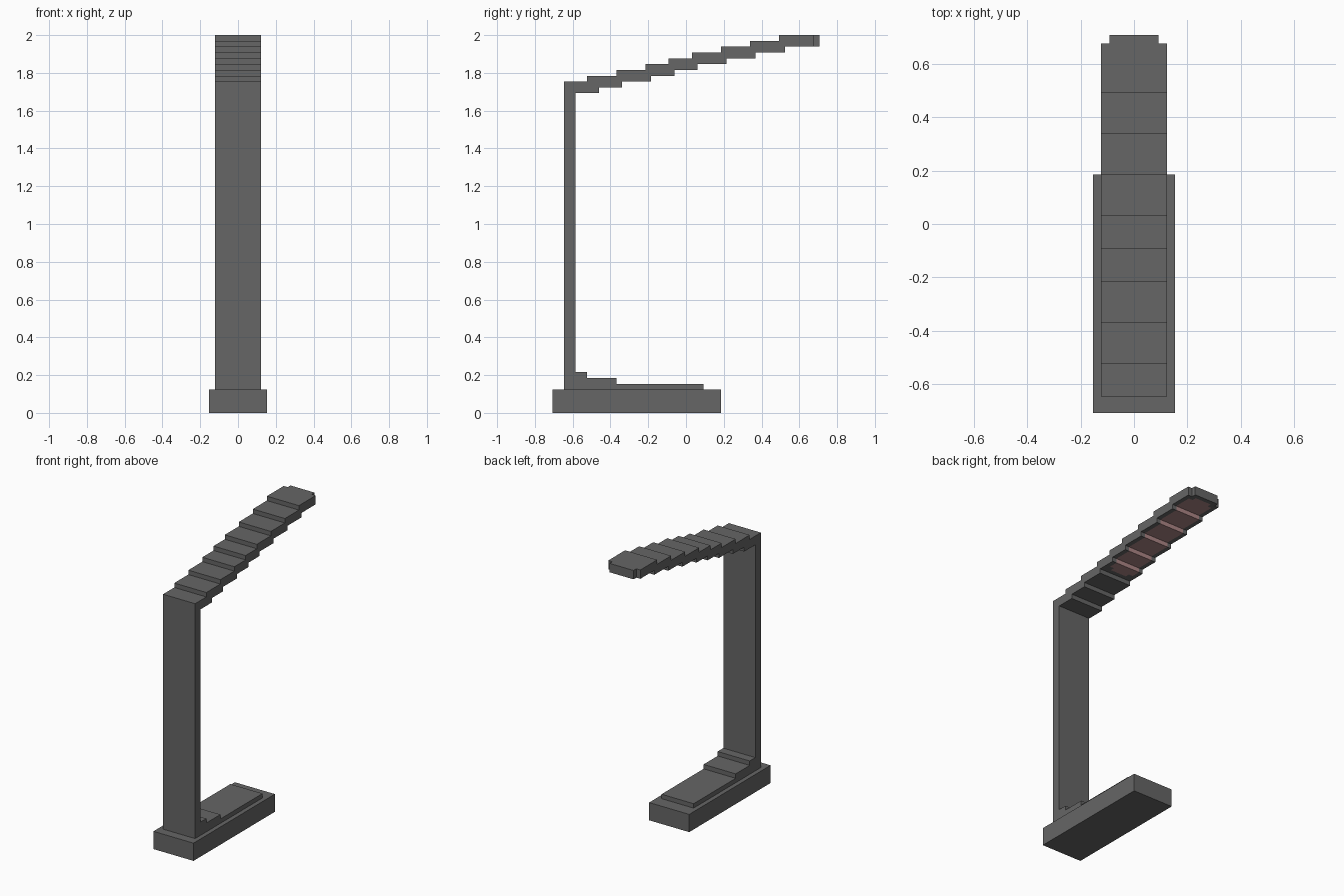
import bpy
import bmesh
from mathutils import Vector

cube = bpy.data.objects.get("Cube")
if cube:
    bpy.data.objects.remove(cube, do_unlink=True)

U = 2 / 65  # one block unit


def material(name, rgb):
    m = bpy.data.materials.new(name)
    m.use_nodes = True
    m.diffuse_color = (*rgb, 1)
    bsdf = next(n for n in m.node_tree.nodes if n.type == 'BSDF_PRINCIPLED')
    bsdf.inputs["Base Color"].default_value = (*rgb, 1)
    return m


GREY = material("dark grey", (0.133, 0.133, 0.133))
PINK = material("pale pink", (0.41, 0.235, 0.235))


def prism(name, profile, half_width, cuts=(), lit=None):
    """Extrude a (y, z) profile across x, cut it, then colour faces by a rule."""
    bm = bmesh.new()
    face = bm.faces.new([bm.verts.new((-half_width, y, z)) for y, z in profile])
    side = bmesh.ops.extrude_face_region(bm, geom=[face])["geom"]
    bmesh.ops.translate(bm, vec=(2 * half_width, 0, 0),
                        verts=[v for v in side if isinstance(v, bmesh.types.BMVert)])
    for axis, pos in cuts:
        co, no = Vector(), Vector()
        co[axis], no[axis] = pos, 1
        bmesh.ops.bisect_plane(bm, geom=bm.verts[:] + bm.edges[:] + bm.faces[:],
                               plane_co=co, plane_no=no)
    bmesh.ops.recalc_face_normals(bm, faces=bm.faces[:])
    if lit:
        for f in bm.faces:
            f.material_index = int(lit(f.calc_center_median(), f.normal))
    bmesh.ops.scale(bm, vec=(U, U, U), verts=bm.verts[:])
    mesh = bpy.data.meshes.new(name)
    bm.to_mesh(mesh)
    bm.free()
    mesh.materials.append(GREY)
    if lit:
        mesh.materials.append(PINK)
    obj = bpy.data.objects.new(name, mesh)
    bpy.context.collection.objects.link(obj)
    return obj


def rect(y0, y1, z0, z1):
    return [(y0, z0), (y1, z0), (y1, z1), (y0, z1)]


# Base, upright post and the stepped foot in front of the post
prism("base", rect(-23, 6, 0, 4), 5)
prism("post", rect(-21, -19, 4, 55), 4)
prism("stepped_foot", [(-19, 4), (3, 4), (3, 5), (-12, 5), (-12, 6),
                       (-17, 6), (-17, 7), (-19, 7)], 4)

# Arm: overlapping plates, each one unit higher than the last
starts = [-21, -17, -12, -7, -3, 1, 6, 11, 16]
ends = [-15, -11, -6, -2, 2, 7, 12, 17, 22]
FIRST_LIT = 3


def light_rule(bottom, y_in, y_out, last):
    """Light strip on the underside and riser, with notched corners at both ends."""
    def rule(c, n):
        if n.z < -0.5:
            half = 2 if c.y < -4 or c.y > 21 else 3
            return abs(c.x) < half and max(y_in, -5) < c.y < y_out
        return (not last and n.y > 0.5 and abs(c.x) < 3 and c.z < bottom + 1)
    return rule


for i, (y0, y1) in enumerate(zip(starts, ends)):
    z = 55 + i
    outline = rect(y0, y1, z, z + 2)
    name = f"arm_plate_{i + 1}"
    if i < FIRST_LIT:
        prism(name, outline, 4)
    else:
        cuts = [(0, x) for x in (-3, -2, 2, 3)] + [(1, ends[i - 1]), (2, z + 1)]
        cuts += [(1, y) for y in (-5, -4, 21) if y0 < y < y1]
        prism(name, outline, 4, cuts, light_rule(z, ends[i - 1], y1, i == 8))

# Narrower nose at the arm tip
prism("arm_tip", rect(22, 23, 63, 65), 3)
